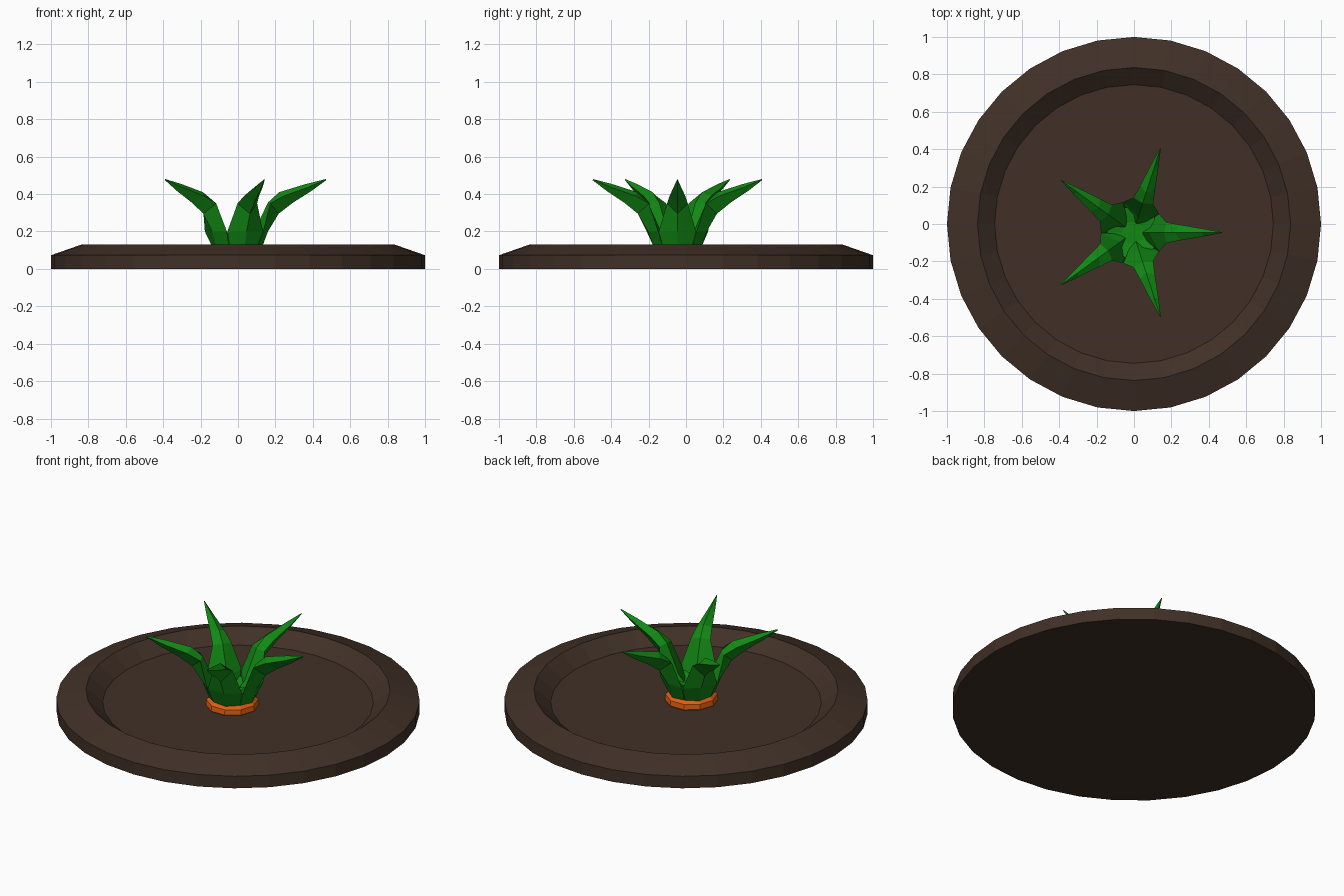
import bpy, bmesh, math

if "Cube" in bpy.data.objects:
    bpy.data.objects.remove(bpy.data.objects["Cube"])

CX, CY = -0.005, -0.046          # plant centre


def material(name, rgb):
    m = bpy.data.materials.new(name)
    m.diffuse_color = (*rgb, 1)
    m.use_nodes = True
    m.node_tree.nodes["Principled BSDF"].inputs["Base Color"].default_value = m.diffuse_color
    return m


SOIL = material("dark soil", (0.052, 0.030, 0.020))
ORANGE = material("carrot orange", (0.76, 0.115, 0.006))
GREEN = material("leaf green", (0.006, 0.25, 0.007))


def finish(name, bm, mat, loc=(0, 0, 0)):
    bmesh.ops.recalc_face_normals(bm, faces=bm.faces)
    me = bpy.data.meshes.new(name)
    bm.to_mesh(me)
    bm.free()
    me.materials.append(mat)
    ob = bpy.data.objects.new(name, me)
    ob.location = loc
    bpy.context.collection.objects.link(ob)
    return ob


def loft(bm, rings):
    """Skin closed rings of points and cap both ends."""
    vs = [[bm.verts.new(p) for p in ring] for ring in rings]
    n = len(vs[0])
    for a, b in zip(vs, vs[1:]):
        for i in range(n):
            j = (i + 1) % n
            bm.faces.new((a[i], a[j], b[j], b[i]))
    bm.faces.new(vs[0][::-1])
    bm.faces.new(vs[-1])


def lathe(name, profile, sides, mat, loc=(0, 0, 0)):
    bm = bmesh.new()
    loft(bm, [[(r * math.cos(math.tau * i / sides), r * math.sin(math.tau * i / sides), z)
               for i in range(sides)] for r, z in profile])
    return finish(name, bm, mat, loc)


# soil mound with a raised rim and sunken middle
lathe("soil_bed", [(1, 0), (1, 0.073), (0.837, 0.13), (0.745, 0.056)], 32, SOIL)

# carrot shoulder poking out of the soil
lathe("carrot_top", [(0.13, 0.03), (0.147, 0.06), (0.143, 0.09), (0.115, 0.118)], 10,
      ORANGE, (CX, CY, 0))

# green heart where the leaves join
lathe("leaf_heart", [(0.11, 0.105), (0.14, 0.17), (0.06, 0.15)], 10, GREEN, (CX, CY, 0))

# leaf sections: outer ridge (r, z), edge (r, z, half width), inner ridge (r, z)
SECTIONS = [
    ((0.13, 0.105), (0.105, 0.11, 0.075), (0.02, 0.12)),
    ((0.165, 0.20), (0.14, 0.20, 0.10), (0.085, 0.185)),
    ((0.222, 0.295), (0.178, 0.35, 0.055), (0.165, 0.355)),
    ((0.30, 0.355), (0.25, 0.39, 0.042), (0.225, 0.41)),
    ((0.395, 0.415), (0.375, 0.435, 0.021), (0.365, 0.453)),
    ((0.476, 0.474), (0.475, 0.477, 0.002), (0.474, 0.48)),
]
for k in range(5):
    bm = bmesh.new()
    loft(bm, [[(o[0], 0, o[1]), (e[0], e[2], e[1]), (i[0], 0, i[1]), (e[0], -e[2], e[1])]
              for o, e, i in SECTIONS])
    leaf = finish(f"leaf_{k + 1}", bm, GREEN, (CX, CY, 0))
    leaf.rotation_euler.z = math.tau * k / 5
